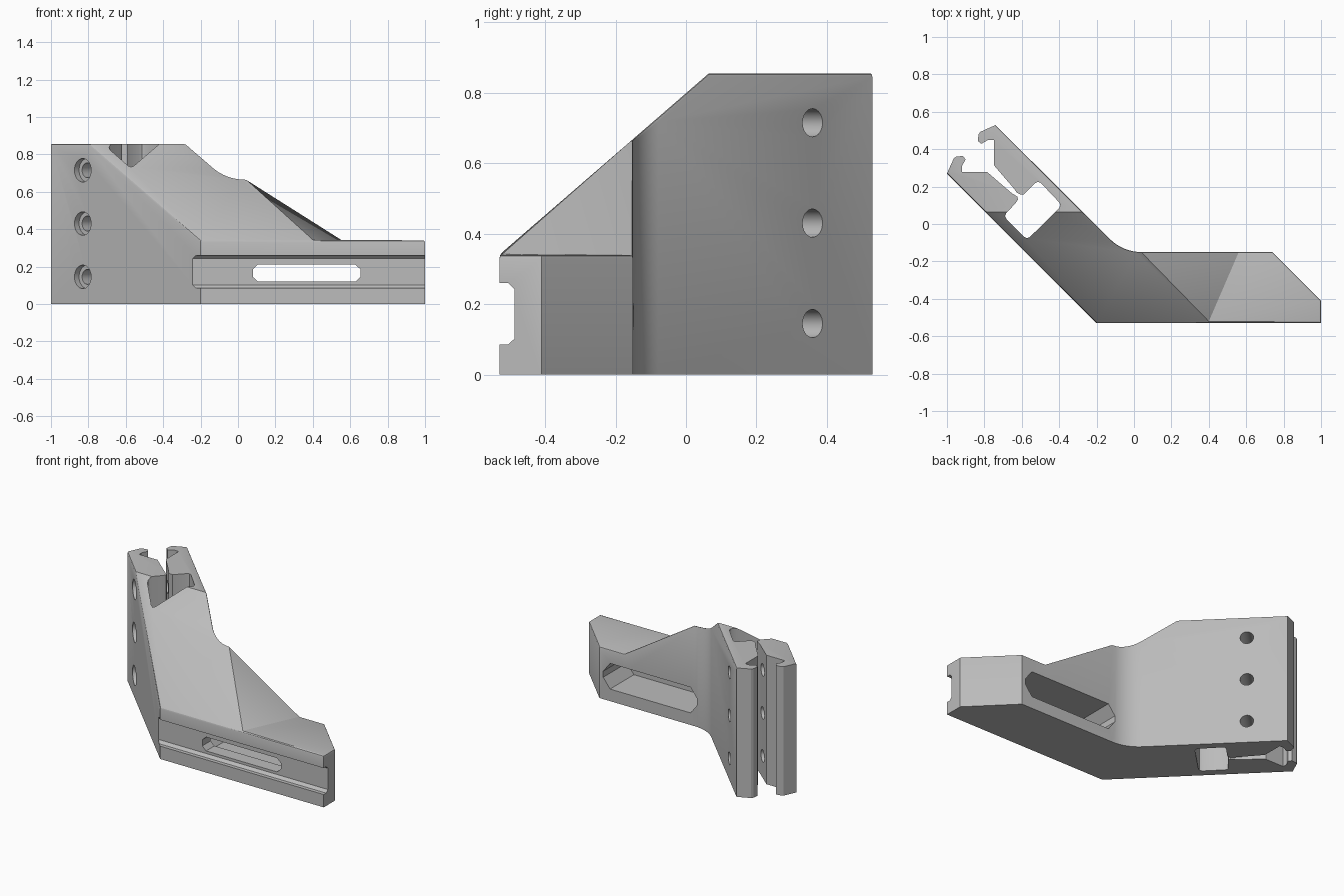
import bpy, bmesh, math
from mathutils import Vector

if "Cube" in bpy.data.objects:
    bpy.data.objects.remove(bpy.data.objects["Cube"])

grey = bpy.data.materials.new("light_grey")
grey.diffuse_color = (0.5, 0.5, 0.5, 1)
grey.use_nodes = True
grey.node_tree.nodes["Principled BSDF"].inputs["Base Color"].default_value = grey.diffuse_color

FRONT, BACK, LOW, HIGH = -0.53, -0.15, 0.34, 0.855
FLAT_Y = 0.065                       # where the sloped top reaches full height
C = -0.471                           # centre line of the angled arm: x + y = C


def to_object(name, bm):
    bmesh.ops.recalc_face_normals(bm, faces=bm.faces)
    me = bpy.data.meshes.new(name)
    bm.to_mesh(me)
    bm.free()
    ob = bpy.data.objects.new(name, me)
    me.materials.append(grey)
    bpy.context.collection.objects.link(ob)
    return ob


def prism(points, offset):
    """Closed 3D outline extruded by an offset vector."""
    bm = bmesh.new()
    f = bm.faces.new([bm.verts.new(p) for p in points])
    r = bmesh.ops.extrude_face_region(bm, geom=[f], use_keep_orig=True)
    vs = [g for g in r["geom"] if isinstance(g, bmesh.types.BMVert)]
    bmesh.ops.translate(bm, verts=vs, vec=offset)
    return bm


def rounded(pts, d=0.022):
    """Soften each corner with three points."""
    out = []
    for i, p in enumerate(pts):
        p = Vector(p)
        a = (Vector(pts[i - 1]) - p).normalized() * d
        b = (Vector(pts[(i + 1) % len(pts)]) - p).normalized() * d
        out += [tuple(p + a), tuple(p + (a + b) * 0.28), tuple(p + b)]
    return out


def slope(y):
    return LOW + (HIGH - LOW) * (y - FRONT) / (FLAT_Y - FRONT)


# Crease points of the top: A and B at LOW, K on the slope
A, B, K = Vector((0.40, FRONT, LOW)), Vector((0.56, BACK, LOW)), Vector((0.04, BACK, slope(BACK)))
N = (B - A).cross(K - A)


def height(x, y):
    p2 = A.z - (N.x * (x - A.x) + N.y * (y - A.y)) / N.z
    return max(LOW, min(HIGH, slope(y), p2))


# Footprint: straight arm, inner fillet, clamp jaws, square channel
jaw = [(-1, .27), (-.963, .352), (-.95, .36), (-.915, .364), (-.9, .345), (-.92, .31),
       (-.92, .278), (-.785, .278), (-.655, .166)]
jaw_mirror = [(C - y, C - x) for x, y in jaw]
fillet = [(0.04 + 0.24 * math.cos(math.radians(a)), 0.09 + 0.24 * math.sin(math.radians(a)))
          for a in [-90 - 45 * i / 8 for i in range(9)]]
hole = rounded([(-.513, .235), (-.385, .10), (-.572, -.085), (-.698, .043)])
outer = [(-.2, FRONT), (1, FRONT), (1, -.41), (.74, BACK)] + fillet
outline = (outer + jaw_mirror + [(-.628, .168), (-.607, .158), (-.59, .157)] + hole
           + [(-.637, .107), (-.62, .130), (-.624, .146)] + jaw[::-1])

bm = prism([(x, y, 0) for x, y in outline], (0, 0, HIGH))
# Cut along the creases, then drop the top onto its planes
for co, no in ((Vector((0, FLAT_Y, 0)), Vector((0, 1, 0))),
               (A, (K - A).cross(Vector((0, 0, 1)))),
               (A, (B - A).cross(Vector((0, 0, 1))))):
    geom = bm.verts[:] + bm.edges[:] + bm.faces[:]
    bmesh.ops.bisect_plane(bm, geom=geom, dist=1e-4, plane_co=co, plane_no=no)
for v in bm.verts:
    if v.co.z > 0.5:
        v.co.z = height(v.co.x, v.co.y)
bmesh.ops.recalc_face_normals(bm, faces=bm.faces)
bmesh.ops.dissolve_limit(bm, angle_limit=0.01, verts=bm.verts, edges=bm.edges)


# Small chamfer round the outer top rim
def on_rim(e):
    if len(e.link_faces) != 2 or sorted(abs(f.normal.z) > 0.1 for f in e.link_faces) != [False, True]:
        return False
    m = (e.verts[0].co + e.verts[1].co) / 2
    side = abs(abs(m.x + m.y - C) - 0.259) < 0.012
    return m.z > 0.3 and (side or m.y < -0.07 and m.x > -0.2)


bmesh.ops.bevel(bm, geom=[e for e in bm.edges if on_rim(e)], offset=0.01, segments=2,
                profile=0.5, affect='EDGES', clamp_overlap=True)
bracket = to_object("angled_clamp_bracket", bm)


def cut(bm):
    cutter = to_object("cutter", bm)
    cutter.hide_render = True
    m = bracket.modifiers.new("cut", 'BOOLEAN')
    m.operation, m.solver, m.object = 'DIFFERENCE', 'EXACT', cutter
    bpy.context.view_layer.objects.active = bracket
    bpy.ops.object.modifier_apply(modifier=m.name)
    bpy.data.objects.remove(cutter)


# Rail groove along the front
groove = [(-.7, .26), (-.505, .26), (-.487, .243), (-.487, .102), (-.505, .085), (-.7, .085)]
cut(prism([(-.245, y, z) for y, z in groove], (1.5, 0, 0)))


# Slot with pointed ends, and its wider pocket at the back
def slot(half_w, half_h, tip, y0, depth):
    prof = [(-half_w, 0.02), (-half_w + tip, half_h), (half_w - tip, half_h), (half_w, 0.02),
            (half_w, -0.02), (half_w - tip, -half_h), (-half_w + tip, -half_h), (-half_w, -0.02)]
    cut(prism([(.367 + x, y0, .165 + z) for x, z in prof], (0, depth, 0)))


slot(.288, .046, .028, -.7, .8)
slot(.345, .085, .05, -.40, .35)


# Countersunk bolt holes across the jaws
def bore(z, radius, start, length):
    d = Vector((1, 1, 0)).normalized()
    o = Vector((-.83, .10, z)) + d * start
    s = Vector((1, -1, 0)).normalized()
    ring = [o + radius * (s * math.cos(t) + Vector((0, 0, math.sin(t))))
            for t in [2 * math.pi * i / 32 for i in range(32)]]
    cut(prism(ring, d * length))


for z in (.145, .43, .715):
    bore(z, .04, -.1, .7)
    bore(z, .063, -.1, .135)

bpy.ops.object.select_all(action='DESELECT')
bracket.select_set(True)
bpy.context.view_layer.objects.active = bracket
bpy.ops.object.shade_smooth_by_angle(angle=math.radians(25))
